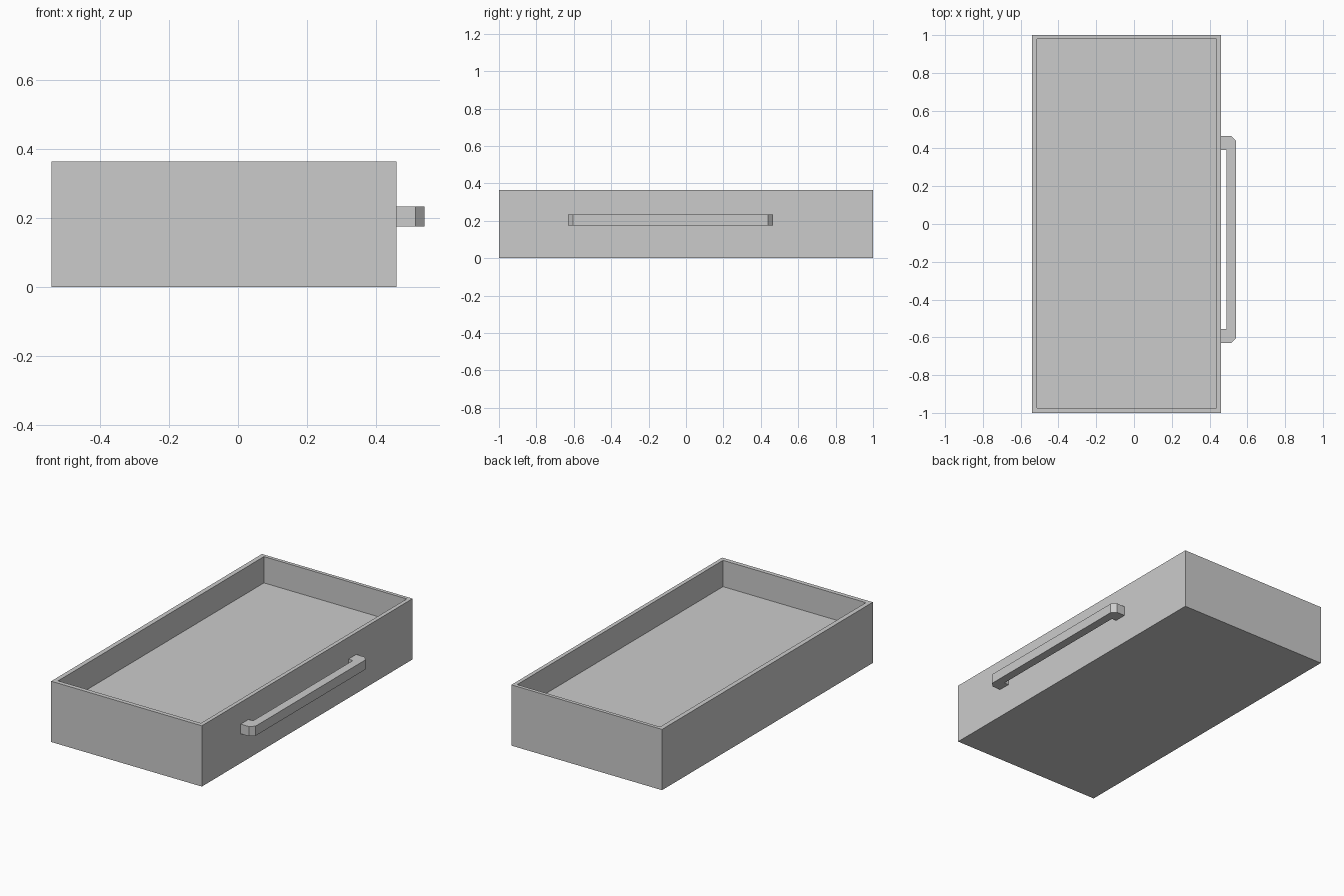
import bpy, bmesh

if "Cube" in bpy.data.objects:
    bpy.data.objects.remove(bpy.data.objects["Cube"])


def mesh_object(name, bm):
    bmesh.ops.recalc_face_normals(bm, faces=bm.faces[:])
    mesh = bpy.data.meshes.new(name)
    bm.to_mesh(mesh)
    bm.free()
    obj = bpy.data.objects.new(name, mesh)
    bpy.context.collection.objects.link(obj)
    return obj


def extrude_outline(bm, points, z0, z1):
    base = bm.faces.new([bm.verts.new((x, y, z0)) for x, y in points])
    result = bmesh.ops.extrude_face_region(bm, geom=[base], use_keep_orig=True)
    top = [v for v in result["geom"] if isinstance(v, bmesh.types.BMVert)]
    bmesh.ops.translate(bm, verts=top, vec=(0, 0, z1 - z0))
    return next(f for f in result["geom"] if isinstance(f, bmesh.types.BMFace))


def rectangle(x0, x1, y0, y1):
    return [(x0, y0), (x1, y0), (x1, y1), (x0, y1)]


HEIGHT, FLOOR = 0.365, 0.207

# Drawer box: a block whose top is inset to a rim and sunk to the floor
bm = bmesh.new()
top = extrude_outline(bm, rectangle(-0.541, 0.46, -1, 1), 0, HEIGHT)
bmesh.ops.inset_individual(bm, faces=[top], thickness=0.02)
for v in top.verts:
    v.co.x = 0.436 if v.co.x > 0 else -0.513
    v.co.y = 0.979 if v.co.y > 0 else -0.974
sunk = bmesh.ops.extrude_discrete_faces(bm, faces=[top])["faces"][0]
for v in sunk.verts:
    v.co.z = FLOOR
mesh_object("drawer_box", bm)

# Bar handle: bracket outline with chamfered outer corners
MID, HALF, GRIP = -0.083, 0.548, 0.474
half_outline = [(0.46, HALF), (0.515, HALF), (0.541, HALF - 0.026)]
inner_half = [(0.49, GRIP), (0.46, GRIP)]
outline = [(x, MID + y) for x, y in half_outline]
outline += [(x, MID - y) for x, y in reversed(half_outline)]
outline += [(x, MID - y) for x, y in reversed(inner_half)]
outline += [(x, MID + y) for x, y in inner_half]
bm = bmesh.new()
extrude_outline(bm, outline, 0.176, 0.234)
mesh_object("handle", bm)
